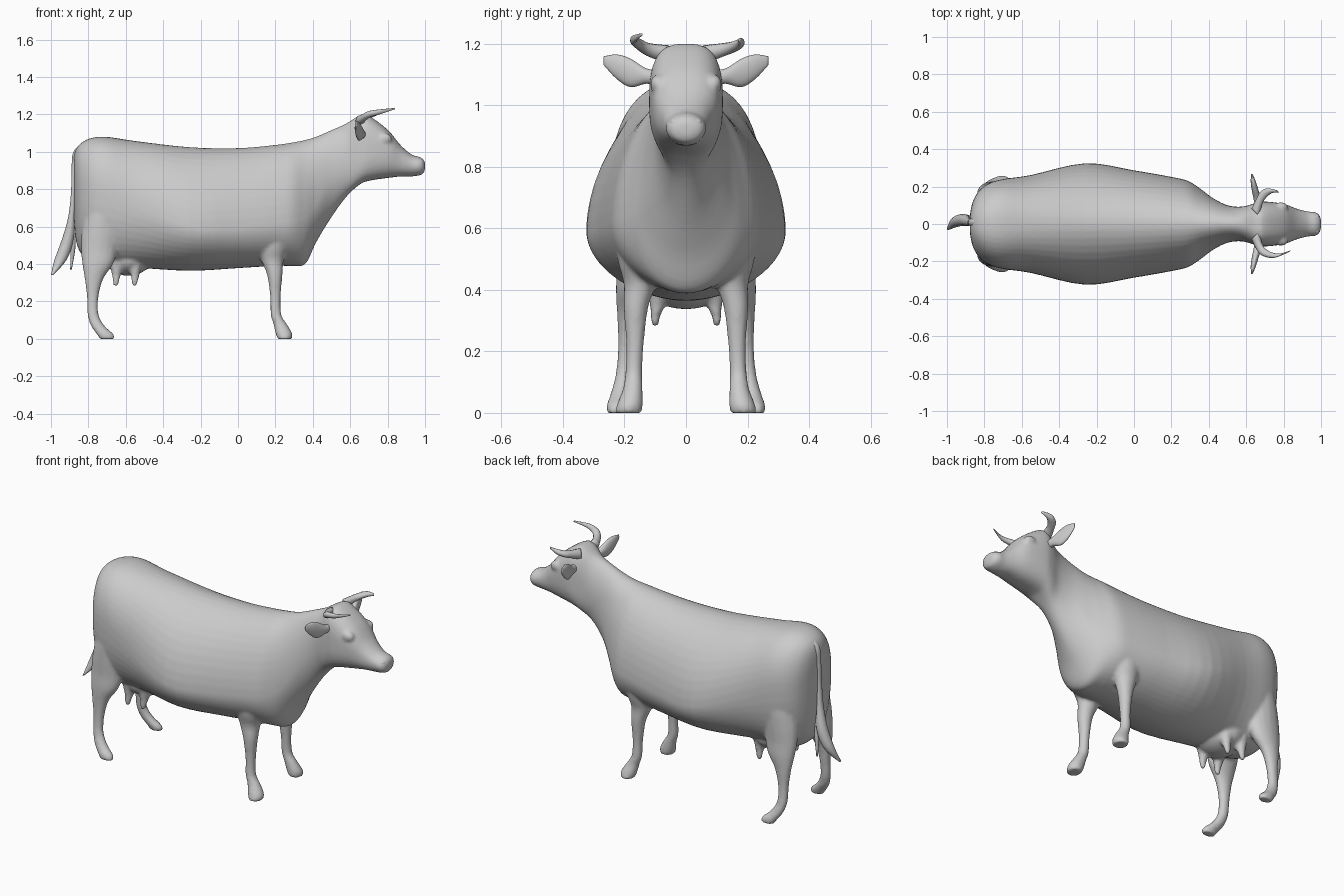
import bpy, bmesh, math
from mathutils import Vector

X, Y, Z = Vector((1, 0, 0)), Vector((0, 1, 0)), Vector((0, 0, 1))


def smooth_keys(keys, steps):
    """Catmull-Rom interpolation of a list of number tuples."""
    out = []
    for i in range(len(keys) - 1):
        p0, p1 = keys[max(i - 1, 0)], keys[i]
        p2, p3 = keys[i + 1], keys[min(i + 2, len(keys) - 1)]
        for k in range(steps):
            t = k / steps
            out.append([0.5 * (2 * b + (c - a) * t + (2 * a - 5 * b + 4 * c - d) * t * t
                               + (3 * b - a - 3 * c + d) * t ** 3)
                        for a, b, c, d in zip(p0, p1, p2, p3)])
    out.append(list(keys[-1]))
    return out


def loft(name, keys, ring, steps=4):
    """Skin a row of closed rings and cap both ends."""
    bm = bmesh.new()
    rings = [[bm.verts.new(p) for p in ring(k)] for k in smooth_keys(keys, steps)]
    for a, b in zip(rings, rings[1:]):
        n = len(a)
        for i in range(n):
            bm.faces.new((a[i], a[(i + 1) % n], b[(i + 1) % n], b[i]))
    bm.faces.new(rings[0])
    bm.faces.new(rings[-1])
    bmesh.ops.recalc_face_normals(bm, faces=bm.faces)
    mesh = bpy.data.meshes.new(name)
    bm.to_mesh(mesh)
    bm.free()
    for p in mesh.polygons:
        p.use_smooth = True
    obj = bpy.data.objects.new(name, mesh)
    bpy.context.collection.objects.link(obj)
    return obj


def body_ring(k, n=48):
    """Upright section: x, bottom, top, half width, height of widest point, squareness."""
    x, zb, zt, w, zm, e = k
    pts = []
    for i in range(n):
        a = 2 * math.pi * i / n
        c, s = math.cos(a), math.sin(a)
        y = w * math.copysign(abs(c) ** (2 / e), c)
        h = abs(s) ** (2 / e)
        pts.append((x, y, zm + (zt - zm) * h if s > 0 else zm - (zm - zb) * h))
    return pts


def limb(name, keys, u, v, side=1, n=16, steps=4):
    """Elliptical tube, keys are x, y, z, radius along u, radius along v."""
    def ring(k):
        c = Vector((k[0], k[1] * side, k[2]))
        return [c + u * (k[3] * math.cos(2 * math.pi * i / n))
                + v * (k[4] * math.sin(2 * math.pi * i / n)) for i in range(n)]
    return loft(name, keys, ring, steps)


def ball(name, loc, scale):
    bpy.ops.mesh.primitive_uv_sphere_add(segments=24, ring_count=14, radius=1, location=loc)
    obj = bpy.context.object
    obj.name = name
    obj.scale = scale
    bpy.ops.object.shade_smooth()
    return obj


# Trunk, neck and head in one skin
body = loft("body", [
    (-.878, .66, .97, .045, .88, 2), (-.865, .52, 1.015, .11, .84, 2.2),
    (-.835, .45, 1.05, .17, .80, 2.3), (-.78, .40, 1.075, .215, .79, 2.3),
    (-.70, .38, 1.08, .24, .77, 2.3), (-.55, .38, 1.058, .262, .70, 2.1),
    (-.26, .364, 1.025, .325, .59, 1.85), (0, .378, 1.02, .287, .59, 1.9),
    (.2, .39, 1.037, .252, .61, 1.9), (.29, .39, 1.05, .23, .62, 1.9),
    (.36, .40, 1.064, .185, .64, 1.9)] + [
    (.42, .52, 1.082, .14, .72, 2), (.5, .65, 1.117, .1, .86, 2),
    (.58, .76, 1.152, .093, .95, 2.2), (.65, .825, 1.195, .113, 1.0, 3),
    (.70, .845, 1.192, .12, 1.01, 2.8), (.8, .86, 1.118, .108, 1.0, 2.5),
    (.87, .868, 1.035, .082, .95, 2.3), (.93, .868, .985, .067, .93, 2),
    (.97, .874, .973, .064, .925, 2), (.993, .885, .958, .046, .925, 2),
    (1.0, .91, .94, .02, .925, 2)], body_ring)
parts = [body]

# Horns: each sweeps out, then forward
horn_root = [(.65, .06, 1.165, .03, .03), (.67, .12, 1.18, .022, .022)]
horn_ends = {
    -1: [(.70, .155, 1.20, .018, .02), (.76, .17, 1.214, .013, .016), (.835, .145, 1.23, .004, .006)],
    1: [(.69, .155, 1.19, .018, .022), (.725, .178, 1.203, .015, .018), (.77, .175, 1.213, .006, .008)]}

for side, tag in ((1, "left"), (-1, "right")):
    # Hind leg with thigh and hoof
    parts.append(limb("hind_leg_" + tag, [
        (-.70, .13, .85, .06, .06), (-.715, .14, .70, .095, .085),
        (-.73, .15, .58, .105, .078),
        (-.742, .165, .48, .098, .06), (-.75, .178, .40, .083, .05),
        (-.77, .19, .32, .050, .034), (-.777, .195, .22, .031, .026),
        (-.775, .203, .13, .030, .025), (-.75, .215, .07, .037, .028),
        (-.71, .228, .025, .046, .03), (-.70, .232, -.001, .038, .026)], X, Y, side))
    # Front leg with shoulder and hoof
    parts.append(limb("front_leg_" + tag, [
        (.22, .15, .80, .06, .05), (.21, .165, .66, .095, .075),
        (.19, .155, .50, .08, .068), (.185, .15, .42, .060, .053),
        (.197, .163, .34, .041, .04), (.20, .166, .22, .028, .029),
        (.203, .17, .13, .029, .028), (.225, .173, .08, .036, .032),
        (.245, .182, .03, .045, .042), (.25, .188, -.001, .038, .044)], X, Y, side))
    # Teats
    for tx in (-.65, -.55):
        parts.append(limb("teat_" + tag, [
            (tx, .08, .42, .045, .05), (tx, .092, .35, .026, .026),
            (tx - .002, .10, .31, .018, .016), (tx - .004, .10, .28, .011, .011)],
            X, Y, side, n=12))
    # Eye bump
    parts.append(ball("eye_" + tag, (.785, side * .09, 1.07), (.038, .027, .03)))
    # Ear: thin leaf
    limb("ear_" + tag, [
        (.665, .09, 1.09, .018, .025), (.66, .13, 1.095, .02, .025),
        (.648, .18, 1.105, .018, .046), (.638, .225, 1.125, .014, .04),
        (.63, .268, 1.145, .004, .014)], X, Z, side)
    limb("horn_" + tag, horn_root + horn_ends[side], Z,
         Vector((-1, side, 0)).normalized(), side, n=12)
    # Nostril bump
    ball("nostril_" + tag, (.972, side * .034, .942), (.019, .019, .017))

# Udder
parts.append(ball("udder", (-.585, 0, .425), (.12, .14, .088)))

# Blend trunk, legs and udder into one continuous skin
bpy.ops.object.select_all(action='DESELECT')
for p in parts:
    p.select_set(True)
bpy.context.view_layer.objects.active = body
bpy.ops.object.join()
skin = body.modifiers.new("skin", 'REMESH')
skin.mode = 'VOXEL'
skin.voxel_size = 0.009
skin.use_smooth_shade = True
soften = body.modifiers.new("soften", 'SMOOTH')
soften.factor = 0.5
soften.iterations = 6

# Tail with a flattened brush and a loose strand
limb("tail", [
    (-.82, .01, 1.045, .02, .02), (-.86, .01, .995, .022, .022),
    (-.878, .008, .90, .012, .016), (-.882, .006, .78, .011, .016),
    (-.89, .012, .65, .018, .022), (-.91, .022, .53, .032, .032),
    (-.95, .012, .42, .032, .028), (-.995, -.025, .34, .005, .008)], X, Y, n=12)
limb("tail_strand", [
    (-.885, .015, .62, .012, .014), (-.882, .03, .50, .014, .015),
    (-.893, .045, .37, .004, .005)], X, Y, n=10)
